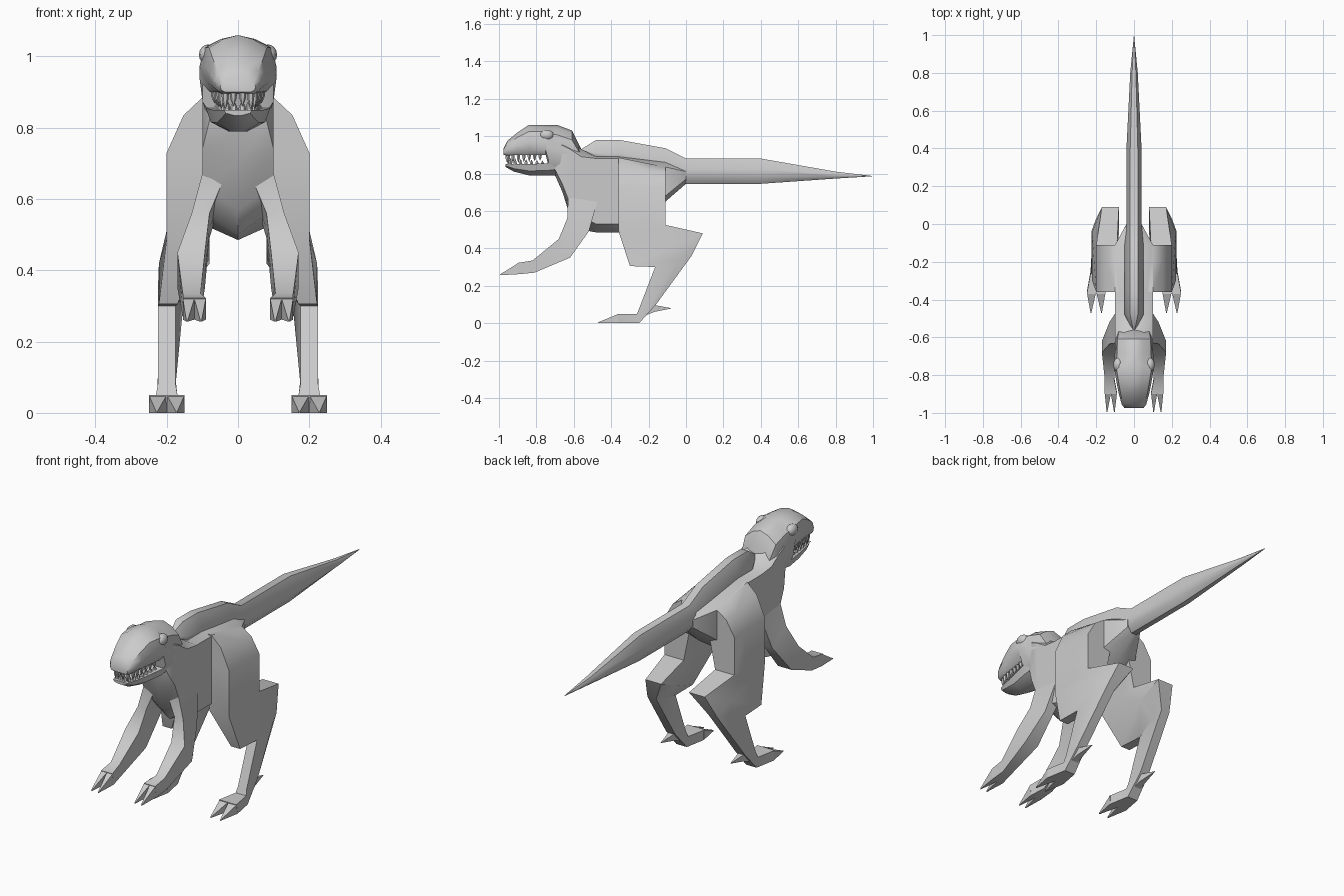
import bpy, bmesh
from mathutils import Vector

if "Cube" in bpy.data.objects:
    bpy.data.objects.remove(bpy.data.objects["Cube"])


def skin(name, rings, mirror=False, angle=40):
    """Bridge equal-sized rings of points into a capped, smooth-shaded solid."""
    bm = bmesh.new()
    loops = [[bm.verts.new(p) for p in r] for r in rings]
    n = len(loops[0])
    for a, b in zip(loops, loops[1:]):
        for i in range(n):
            j = (i + 1) % n
            bm.faces.new((a[i], a[j], b[j], b[i]))
    bm.faces.new(loops[0][::-1])
    bm.faces.new(loops[-1])
    return finish(name, bm, mirror, angle)


def finish(name, bm, mirror, angle=40):
    bmesh.ops.recalc_face_normals(bm, faces=bm.faces)
    me = bpy.data.meshes.new(name)
    bm.to_mesh(me)
    bm.free()
    ob = bpy.data.objects.new(name, me)
    bpy.context.collection.objects.link(ob)
    bpy.ops.object.select_all(action='DESELECT')
    ob.select_set(True)
    bpy.context.view_layer.objects.active = ob
    bpy.ops.object.shade_smooth_by_angle(angle=angle * 3.14159 / 180)
    if mirror:
        mod = ob.modifiers.new("mirror", 'MIRROR')
        mod.use_mirror_merge = False
    return ob


def section(y, half):
    """Symmetric cross-section from a top-to-bottom half outline of (x, z)."""
    left = [(-x, y, z) for x, z in reversed(half) if x > 0]
    return [(x, y, z) for x, z in half] + left


def limb(name, rings):
    """Ring = front edge (y, z), back edge (y, z), inner x, outer x."""
    def ring(yf, zf, yb, zb, xi, xo, bi=None, bo=None):
        bi = xi if bi is None else bi
        bo = xo if bo is None else bo
        ym, zm = yf * .35 + yb * .65, zf * .35 + zb * .65
        return [(xi, yf, zf), (xo, yf, zf), (max(xo, bo), ym, zm),
                (bo, yb, zb), (bi, yb, zb), (min(xi, bi), ym, zm)]
    return skin(name, [ring(*r) for r in rings], mirror=True)


# torso and neck: y, half width, top z, shoulder z, flank z, belly z
torso = [(-.70, .08, 1.0, .95, .82, .79), (-.66, .10, 1.0, .95, .74, .70),
         (-.62, .10, .98, .93, .64, .57), (-.56, .10, .93, .89, .57, .50),
         (-.48, .10, .89, .88, .53, .485), (-.36, .10, .89, .88, .53, .485),
         (-.11, .10, .86, .835, .68, .65), (.0, .04, .84, .81, .77, .745)]
skin("torso", [section(y, [(0, t), (w * .5, t), (w, s), (w, f), (0, b)])
               for y, w, t, s, f, b in torso])

# raised spine running into the tail: y, top half width, top z, half width, side z, bottom z
spine = [(-.56, .004, .93, .008, .92, .90), (-.48, .02, .98, .05, .91, .87),
         (-.36, .02, .98, .05, .91, .87), (-.11, .02, .935, .05, .86, .80),
         (.0, .02, .88, .04, .82, .745), (.40, .02, .88, .04, .82, .745),
         (.80, .01, .81, .02, .797, .773), (.995, .001, .787, .001, .786, .785)]
skin("spine_and_tail", [section(y, [(a, t), (w, s), (w * .9, s * .4 + b * .6), (w * .35, b)])
                        for y, a, t, w, s, b in spine])

# skull: y, half width, bottom z, top z
shape = [(0, 1), (.45, .93), (.88, .78), (1, .45), (.92, .15), (.72, 0)]
skull = [(-.975, .05, .90, .935), (-.955, .065, .895, .975), (-.90, .08, .90, 1.02),
         (-.84, .092, .90, 1.06), (-.75, .108, .90, 1.06), (-.735, .108, .84, 1.06),
         (-.69, .102, .82, 1.06), (-.61, .10, .80, 1.03), (-.56, .09, .78, .93)]
skin("skull", [section(y, [(x * w, b + z * (t - b)) for x, z in shape])
               for y, w, b, t in skull])

# lower jaw
jaw = [(-.965, .04, .835, .85), (-.92, .055, .81, .85), (-.84, .07, .79, .85),
       (-.74, .09, .79, .855), (-.66, .09, .79, .88)]
skin("lower_jaw", [section(y, [(0, t), (w, t), (w * .85, b + .4 * (t - b)), (w * .3, b)])
                   for y, w, b, t in jaw])

# brows and eyes
bm = bmesh.new()
bmesh.ops.create_uvsphere(bm, u_segments=12, v_segments=8, radius=.032)
bmesh.ops.scale(bm, vec=(.8, 1.2, .9), verts=bm.verts)
bmesh.ops.translate(bm, vec=(.084, -.745, 1.005), verts=bm.verts)
finish("eyes", bm, True)


def teeth(name, z, length, spots):
    bm = bmesh.new()
    for x, y, k in spots:
        ring = [bm.verts.new((x + dx * .011, y + dy * .011, z))
                for dx, dy in ((1, 0), (.5, .87), (-.5, .87), (-1, 0), (-.5, -.87), (.5, -.87))]
        mid = [bm.verts.new(Vector((x, y, z + length * k * .5)) + (v.co - Vector((x, y, z))) * .8)
               for v in ring]
        tip = bm.verts.new((x, y, z + length * k))
        bm.faces.new(ring)
        for i in range(6):
            j = (i + 1) % 6
            bm.faces.new((ring[i], ring[j], mid[j], mid[i]))
            bm.faces.new((mid[i], mid[j], tip))
    finish(name, bm, True)


# teeth around the jaw rim
rim = [(.013, -.957, .9), (.036, -.950, 1.1)] + [
    (.046 + .004 * i, -.925 + .029 * i, 1 - .06 * i) for i in range(6)]
teeth("upper_teeth", .905, -.052, rim)
teeth("lower_teeth", .845, .035, [(x * .9, y + .012, k) for x, y, k in rim])

# hind legs: thigh, knee, shank and foot
limb("thigh", [(-.36, .885, -.11, .835, .03, .10), (-.36, .835, -.11, .80, .03, .153),
               (-.36, .73, -.11, .72, .05, .20), (-.36, .49, -.11, .525, .09, .20),
               (-.30, .305, .09, .48, .17, .222, .08, .17),
               (-.165, .30, .03, .36, .175, .225, .15, .20),
               (-.25, .08, -.16, .10, .175, .225),
               (-.262, .05, -.25, .0, .17, .23), (-.37, .05, -.36, .0, .15, .25)])
limb("heel_spur", [(-.22, .10, -.22, .04, .18, .22), (-.16, .095, -.17, .06, .185, .215),
                   (-.08, .08, -.08, .078, .199, .201)])
for i, (a, b, tip) in enumerate([(.15, .20, .172), (.20, .25, .228)]):
    limb(f"hind_toe_{i + 1}", [(-.36, .05, -.36, .0, a, b),
                               (-.47, .004, -.47, .0, tip - .002, tip + .002)])

# front legs: upper arm, forearm and paw
limb("front_leg", [(-.63, .68, -.47, .66, .03, .098), (-.635, .56, -.52, .49, .08, .13),
                   (-.68, .45, -.62, .35, .093, .17), (-.82, .335, -.81, .27, .105, .155),
                   (-.90, .322, -.89, .262, .09, .155)])
for i, (a, b, tip) in enumerate([(.09, .123, .104), (.122, .155, .143)]):
    limb(f"front_toe_{i + 1}", [(-.895, .322, -.89, .262, a, b),
                                (-.995, .260, -.995, .256, tip - .002, tip + .002)])
